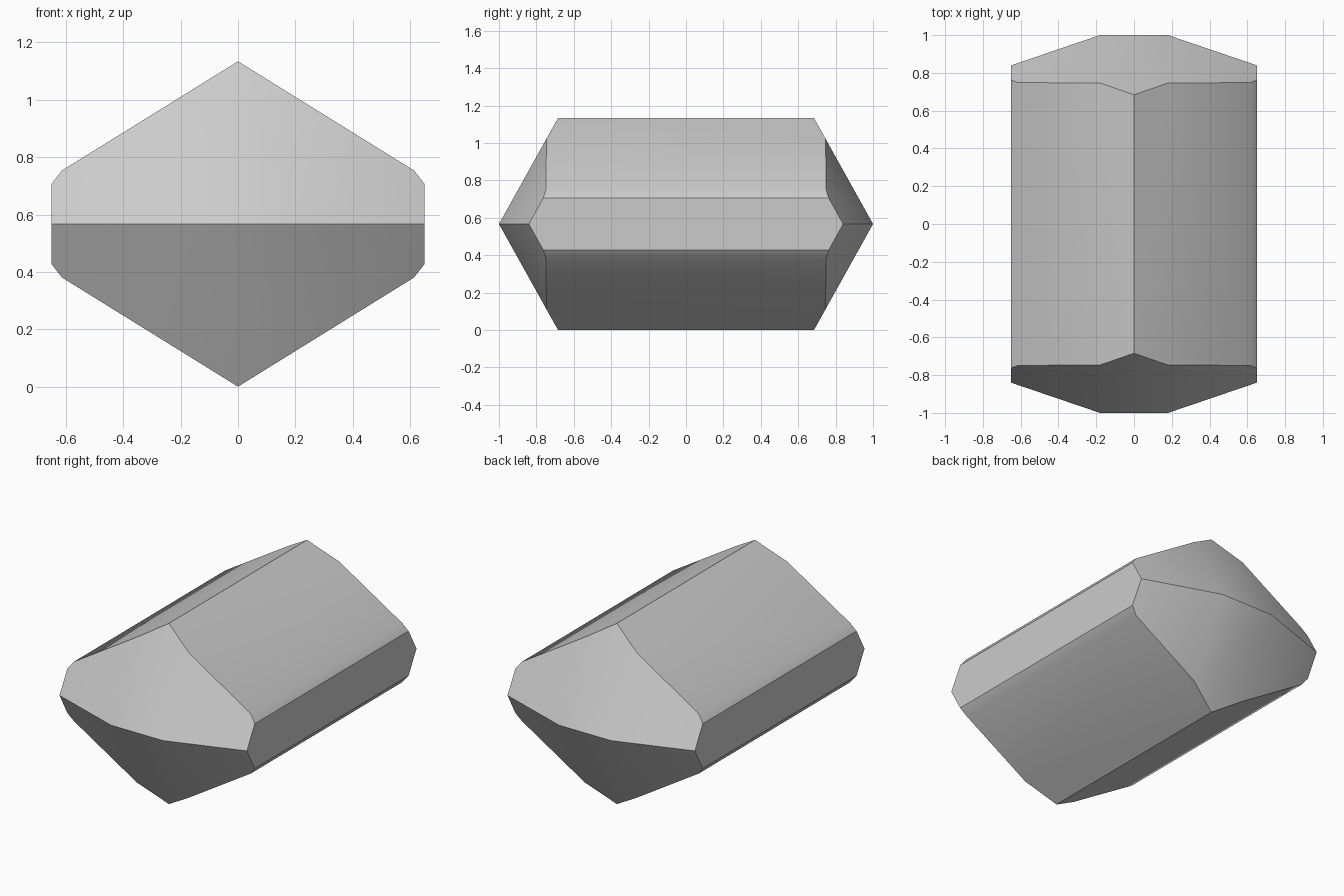
import bpy, bmesh, math
from itertools import product
from mathutils import Vector

cube = bpy.data.objects.get("Cube")
if cube:
    bpy.data.objects.remove(cube, do_unlink=True)

HALF_HEIGHT = 0.567
ROOF_SLOPE = 0.62      # fall of the ridge faces towards the sides
END_SLOPE = 0.557      # inward lean of the end facets
END_TAPER = 0.34       # sweep of the outer end facets
NOSE = 0.18            # half width of the central end facet


def end_y(x, z):
    return 1 - END_SLOPE * z - END_TAPER * max(x - NOSE, 0)


def roof_z(x):
    return HALF_HEIGHT - ROOF_SLOPE * x


# Grey stone colour
mat = bpy.data.materials.new("stone_grey")
mat.use_nodes = True
grey = (0.6, 0.6, 0.6, 1)
mat.diffuse_color = grey
mat.node_tree.nodes["Principled BSDF"].inputs["Base Color"].default_value = grey

# Cross-section corners of one quarter: ridge, shoulder, chamfer, side, waist
section = [(0, roof_z(0)), (NOSE, roof_z(NOSE)), (0.614, roof_z(0.614)),
           (0.65, 0.14), (0.65, 0), (NOSE, 0)]

# Mirror the corners in all directions and wrap them in a convex body
bm = bmesh.new()
for x, z in section:
    for sx, sy, sz in product((-1, 1), repeat=3):
        bm.verts.new(Vector((sx * x, sy * end_y(x, z), sz * z + HALF_HEIGHT)))
bmesh.ops.remove_doubles(bm, verts=bm.verts, dist=0.0001)
bmesh.ops.convex_hull(bm, input=bm.verts)
bmesh.ops.dissolve_limit(bm, angle_limit=math.radians(1), verts=bm.verts, edges=bm.edges)
bmesh.ops.recalc_face_normals(bm, faces=bm.faces)

mesh = bpy.data.meshes.new("faceted_stone")
bm.to_mesh(mesh)
bm.free()
mesh.materials.append(mat)
stone = bpy.data.objects.new("faceted_stone", mesh)
bpy.context.collection.objects.link(stone)

# Soften shallow facet edges, keep the main creases sharp
bpy.ops.object.select_all(action="DESELECT")
stone.select_set(True)
bpy.context.view_layer.objects.active = stone
bpy.ops.object.shade_smooth_by_angle(angle=math.radians(30))
